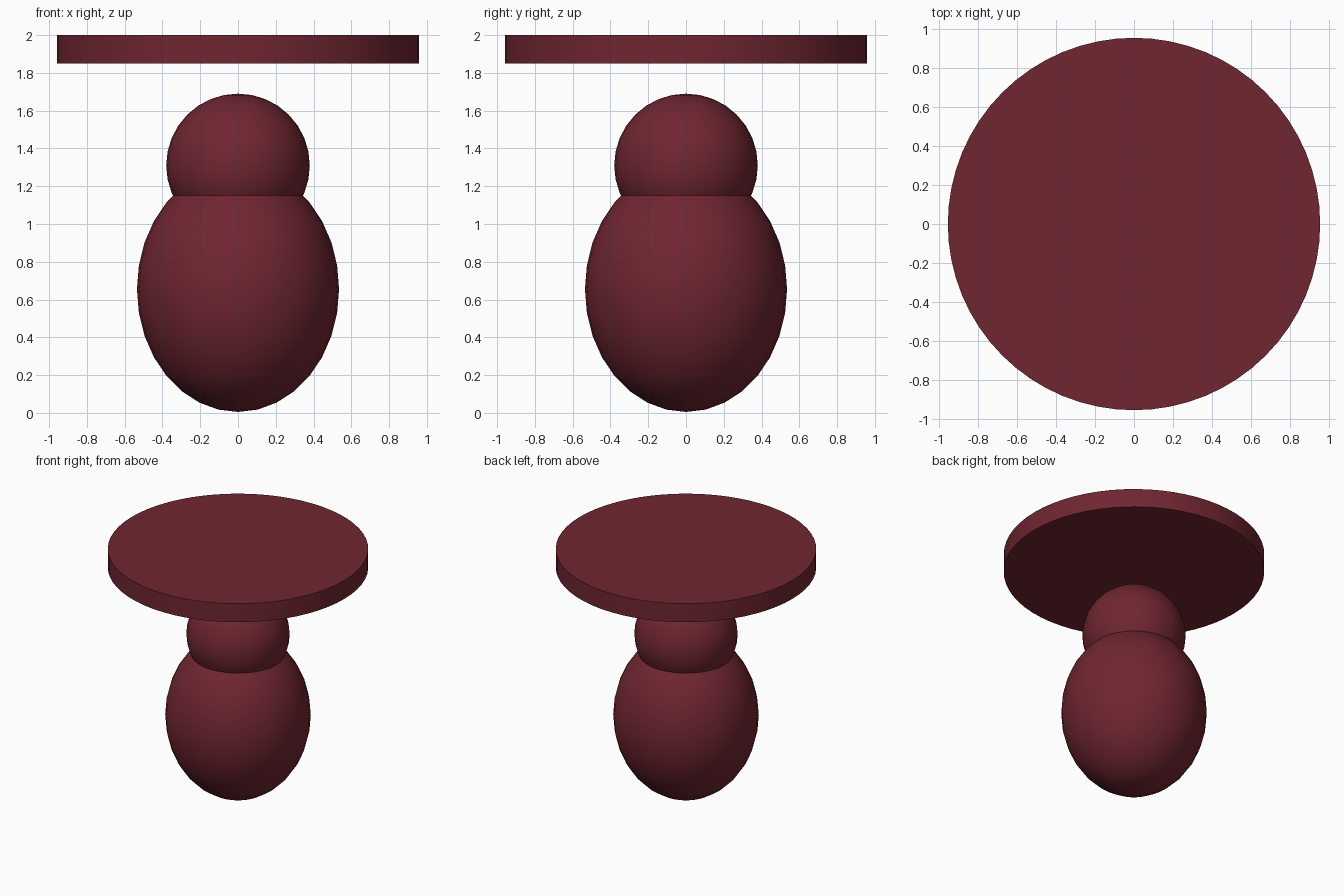
import bpy
import math

if "Cube" in bpy.data.objects:
    bpy.data.objects.remove(bpy.data.objects["Cube"], do_unlink=True)

# Single deep wine red finish
wine = bpy.data.materials.new("wine_red")
wine.use_nodes = True
colour = (0.16, 0.019, 0.03, 1)
wine.diffuse_color = colour
wine.node_tree.nodes["Principled BSDF"].inputs["Base Color"].default_value = colour


def finish(name):
    """Name the active part, colour it and smooth its curved faces."""
    part = bpy.context.object
    part.name = name
    part.data.materials.append(wine)
    bpy.ops.object.transform_apply(location=False, rotation=False, scale=True)
    bpy.ops.object.shade_smooth_by_angle(angle=math.radians(30))


def ellipsoid(name, z, radius, half_height):
    bpy.ops.mesh.primitive_uv_sphere_add(segments=32, ring_count=16, radius=1,
                                         location=(0, 0, z))
    bpy.context.object.scale = (radius, radius, half_height)
    finish(name)


# Egg-shaped body with a round head sunk into it
ellipsoid("body", 0.655, 0.535, 0.65)
ellipsoid("head", 1.31, 0.38, 0.38)

# Flat disc floating above the head
bpy.ops.mesh.primitive_cylinder_add(vertices=64, radius=0.957, depth=0.15,
                                    location=(0, 0, 1.925))
finish("top_disc")
